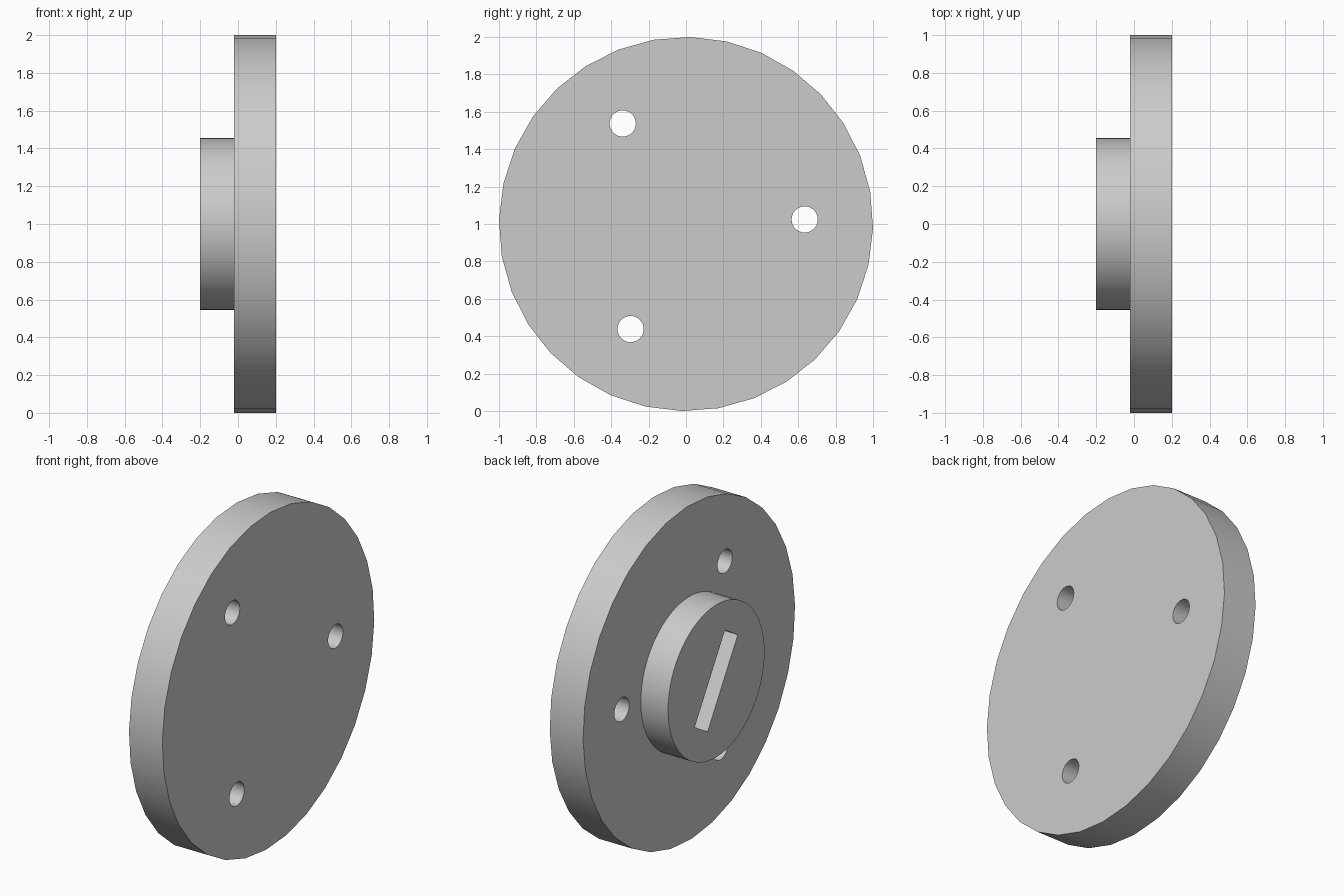
import bpy
import bmesh
from math import cos, sin, radians, tau

if "Cube" in bpy.data.objects:
    bpy.data.objects.remove(bpy.data.objects["Cube"])

CENTRE_Z = 1.0

grey = bpy.data.materials.new("plain grey")
grey.use_nodes = True
colour = (0.6, 0.6, 0.6, 1)
grey.diffuse_color = colour
grey.node_tree.nodes["Principled BSDF"].inputs["Base Color"].default_value = colour


def prism(name, outline, x0, x1):
    """Extrude a (y, z) outline along x from x0 to x1."""
    bm = bmesh.new()
    base = bm.faces.new([bm.verts.new((x0, y, z + CENTRE_Z)) for y, z in outline])
    new = bmesh.ops.extrude_face_region(bm, geom=[base], use_keep_orig=True)["geom"]
    verts = [v for v in new if isinstance(v, bmesh.types.BMVert)]
    bmesh.ops.translate(bm, verts=verts, vec=(x1 - x0, 0, 0))
    bmesh.ops.recalc_face_normals(bm, faces=bm.faces)
    mesh = bpy.data.meshes.new(name)
    bm.to_mesh(mesh)
    bm.free()
    mesh.materials.append(grey)
    obj = bpy.data.objects.new(name, mesh)
    bpy.context.collection.objects.link(obj)
    return obj


def circle(radius, sides, phase=0.0, y=0.0, z=0.0):
    angles = [phase + tau * i / sides for i in range(sides)]
    return [(y + radius * cos(a), z + radius * sin(a)) for a in angles]


def cut(obj, cutter):
    """Subtract the cutter and bake the result."""
    cutter.hide_render = True
    mod = obj.modifiers.new("cut", 'BOOLEAN')
    mod.operation = 'DIFFERENCE'
    mod.solver = 'EXACT'
    mod.object = cutter
    bpy.context.view_layer.objects.active = obj
    bpy.ops.object.modifier_apply(modifier=mod.name)
    bpy.data.objects.remove(cutter)


def smooth(obj):
    bpy.ops.object.select_all(action='DESELECT')
    obj.select_set(True)
    bpy.context.view_layer.objects.active = obj
    bpy.ops.object.shade_smooth_by_angle(angle=radians(30))


# Round plate with three bolt holes
plate = prism("plate", circle(1.0, 32, radians(-1.3)), -0.02, 0.2)
for k in range(3):
    a = radians(2.2 + 120 * k)
    hole = circle(0.07, 32, 0, 0.635 * cos(a), 0.635 * sin(a))
    cut(plate, prism("hole_cutter", hole, -0.3, 0.4))
smooth(plate)

# Central boss with a slanted key slot down to the plate
boss = prism("boss", circle(0.455, 64), -0.2, -0.02)
tilt = radians(121.2)
half_length, half_width = 0.275, 0.071
slot = [(u * cos(tilt) - v * sin(tilt), u * sin(tilt) + v * cos(tilt))
        for u, v in ((-half_length, -half_width), (half_length, -half_width),
                     (half_length, half_width), (-half_length, half_width))]
cut(boss, prism("slot_cutter", slot, -0.3, 0.1))
smooth(boss)
